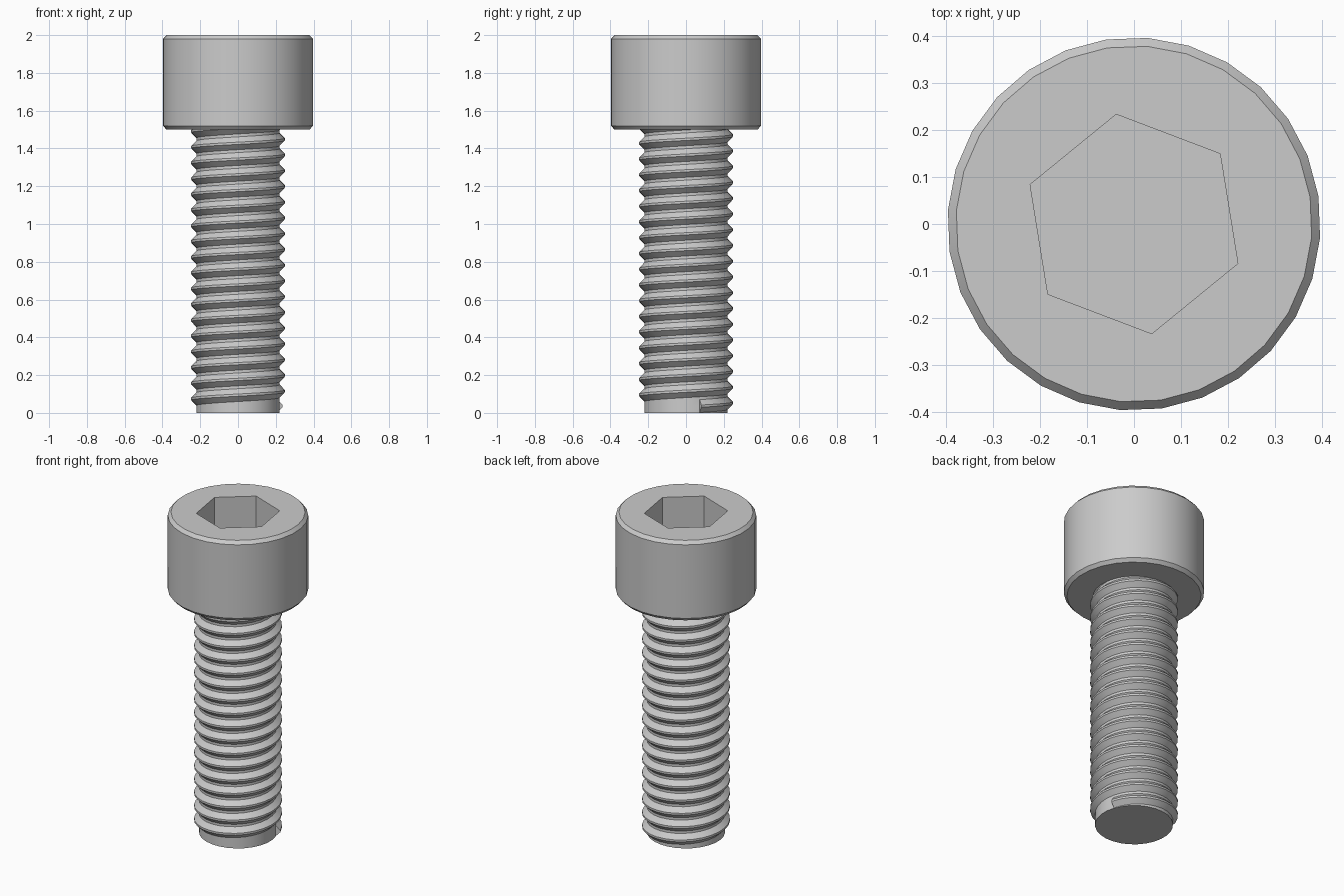
import bpy, bmesh
from math import sin, cos, pi, radians

cube = bpy.data.objects.get("Cube")
if cube:
    bpy.data.objects.remove(cube)

GREY = 0.6
SIDES = 28

steel = bpy.data.materials.new("grey_steel")
steel.use_nodes = True
steel.diffuse_color = (GREY, GREY, GREY, 1)
steel.node_tree.nodes["Principled BSDF"].inputs["Base Color"].default_value = (GREY, GREY, GREY, 1)


def ring(bm, radius, z, sides, phase):
    return [bm.verts.new((radius * cos(phase + 2 * pi * i / sides),
                          radius * sin(phase + 2 * pi * i / sides), z))
            for i in range(sides)]


def bridge(bm, a, b):
    n = len(a)
    for i in range(n):
        j = (i + 1) % n
        bm.faces.new((a[i], a[j], b[j], b[i]))


def finish(bm, name):
    bmesh.ops.recalc_face_normals(bm, faces=bm.faces)
    mesh = bpy.data.meshes.new(name)
    bm.to_mesh(mesh)
    bm.free()
    mesh.materials.append(steel)
    obj = bpy.data.objects.new(name, mesh)
    bpy.context.collection.objects.link(obj)
    bpy.ops.object.select_all(action='DESELECT')
    obj.select_set(True)
    bpy.context.view_layer.objects.active = obj
    bpy.ops.object.shade_smooth_by_angle(angle=radians(20))
    return obj


# Cap head: chamfered cylinder with a hexagonal socket
bm = bmesh.new()
outline = [(0.38, 1.5), (0.398, 1.52), (0.398, 1.98), (0.38, 2.0)]
rings = [ring(bm, r, z, SIDES, radians(8.6)) for r, z in outline]
for low, high in zip(rings, rings[1:]):
    bridge(bm, low, high)
bm.faces.new(rings[0])
socket_floor = ring(bm, 0.237, 1.75, 6, radians(39.2))
socket_rim = ring(bm, 0.237, 2.0, 6, radians(39.2))
bridge(bm, socket_floor, socket_rim)
bm.faces.new(socket_floor)
open_edges = [e for e in bm.edges if e.is_boundary]
bmesh.ops.triangle_fill(bm, edges=open_edges, use_beauty=True, normal=(0, 0, 1))
finish(bm, "cap_head")

# Threaded shank: a ridge profile repeated along a right-handed helix
PITCH, ROOT, CREST = 1.5 / 18, 0.221, 0.249
START_ANGLE, START_Z, TOP = radians(19), 0.036, 1.53
ridge = [(-0.034, ROOT), (-0.006, CREST), (0.006, CREST), (0.034, ROOT)]

bm = bmesh.new()
columns = []
for i in range(SIDES + 1):
    turn = i / SIDES
    angle = START_ANGLE + 2 * pi * turn
    column = []
    for k in range(-2, 19):
        for dz, radius in ridge:
            z = START_Z + (k + turn) * PITCH + dz
            r = radius if k >= 0 else ROOT
            if z >= TOP:
                r = ROOT
            column.append(bm.verts.new((r * cos(angle), r * sin(angle), min(max(z, 0), TOP))))
    columns.append(column)
for a, b in zip(columns, columns[1:]):
    for m in range(len(a) - 1):
        bm.faces.new((a[m], b[m], b[m + 1], a[m + 1]))
# Join the last column to the first, one turn up, which also closes the ridge end
last, first = columns[-1], columns[0][len(ridge):]
for m in range(len(first) - 1):
    bm.faces.new((last[m], first[m], first[m + 1], last[m + 1]))
bmesh.ops.remove_doubles(bm, verts=bm.verts, dist=0.0005)
bmesh.ops.holes_fill(bm, edges=[e for e in bm.edges if e.is_boundary], sides=0)
finish(bm, "threaded_shank")
